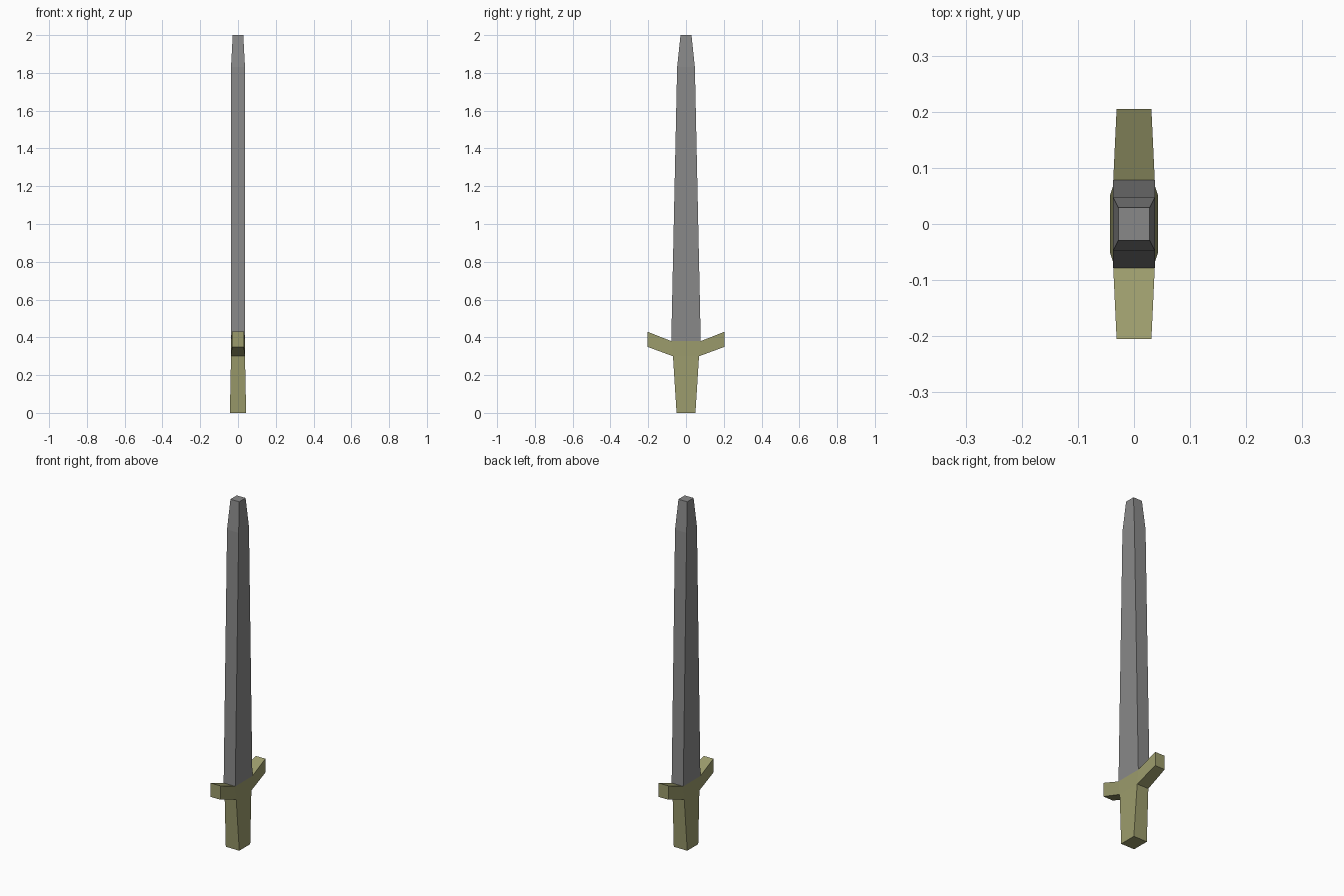
import bpy, bmesh

if "Cube" in bpy.data.objects:
    bpy.data.objects.remove(bpy.data.objects["Cube"])


def loft(bm, rings, cap_bottom=False, cap_top=False):
    """Stack rectangular rings (half_x, half_y, z) and skin them."""
    loops = [[bm.verts.new((sx * hx, sy * hy, z))
              for sx, sy in ((-1, -1), (1, -1), (1, 1), (-1, 1))]
             for hx, hy, z in rings]
    bands = []
    for a, b in zip(loops, loops[1:]):
        bands.append([bm.faces.new((a[i], a[(i + 1) % 4], b[(i + 1) % 4], b[i]))
                      for i in range(4)])
    if cap_bottom:
        bm.faces.new(loops[0][::-1])
    if cap_top:
        bm.faces.new(loops[-1])
    return bands


def finish(bm, name, colour):
    bm.normal_update()
    mesh = bpy.data.meshes.new(name)
    bm.to_mesh(mesh)
    bm.free()
    obj = bpy.data.objects.new(name, mesh)
    bpy.context.collection.objects.link(obj)
    mat = bpy.data.materials.new(name + "_colour")
    mat.diffuse_color = colour
    mat.use_nodes = True
    mat.node_tree.nodes["Principled BSDF"].inputs["Base Color"].default_value = mat.diffuse_color
    mesh.materials.append(mat)
    return obj


# Blade: long taper, then a short blunt tip; its open base sits on the hilt
bm = bmesh.new()
loft(bm, [(0.037, 0.078, 0.38), (0.037, 0.047, 1.83), (0.028, 0.029, 2.0)],
     cap_top=True)
finish(bm, "blade", (0.25, 0.25, 0.25, 1))

# Hilt: tapered grip and guard block, open where the blade continues
bm = bmesh.new()
bands = loft(bm, [(0.043, 0.05, 0.0), (0.037, 0.069, 0.30), (0.037, 0.078, 0.38)],
             cap_bottom=True)

# Guard arms: pull both sides of the guard block outwards and upwards
for face, side in ((bands[1][0], -1), (bands[1][2], 1)):
    arm = bmesh.ops.extrude_discrete_faces(bm, faces=[face])["faces"][0]
    for v in arm.verts:
        v.co.x *= 0.031 / 0.037
        v.co.y = side * 0.205
        v.co.z += 0.05
finish(bm, "hilt", (0.33, 0.33, 0.15, 1))
